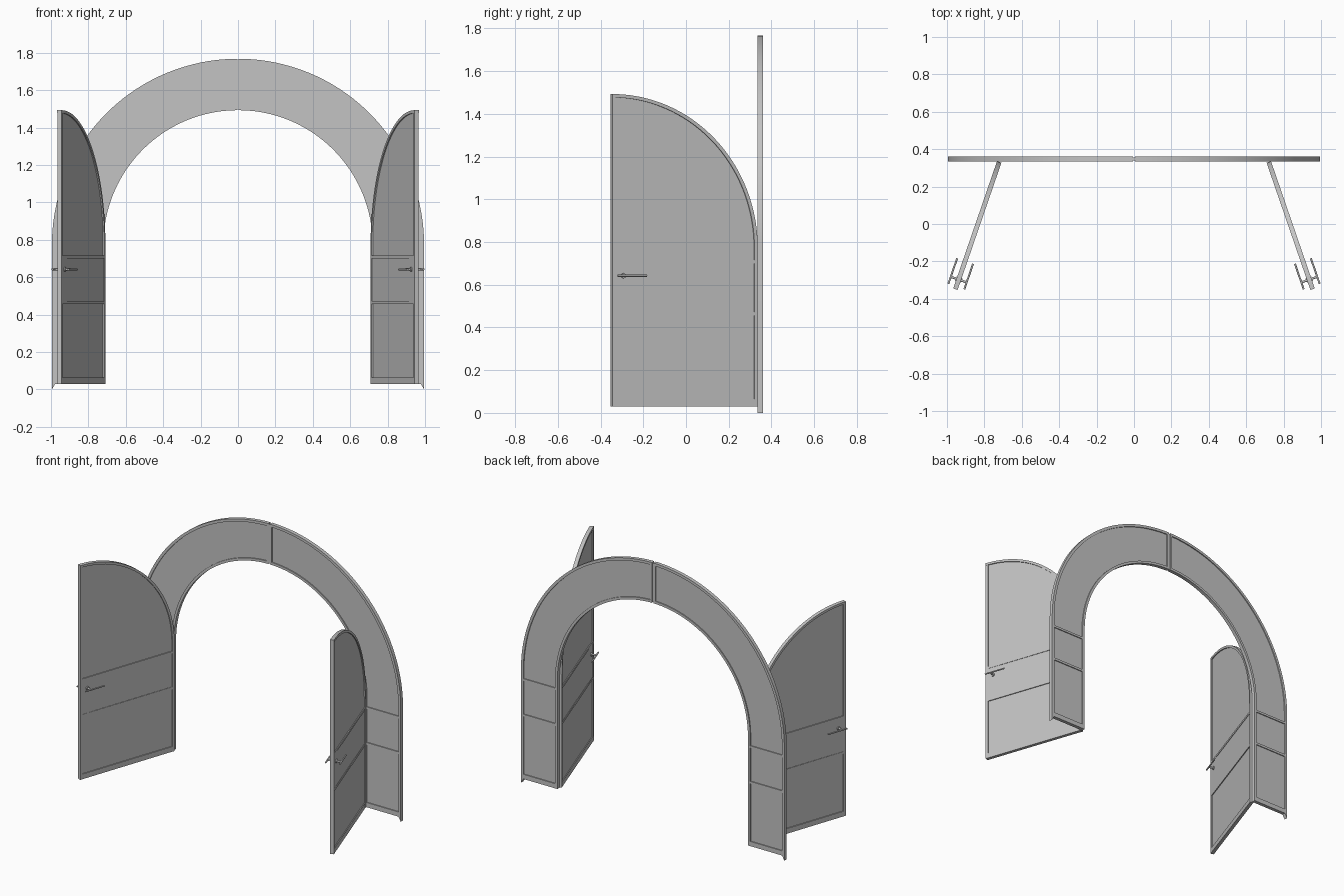
import bpy, bmesh
from math import cos, sin, acos, radians, pi
from mathutils import Matrix, Vector

cube = bpy.data.objects.get("Cube")
if cube:
    bpy.data.objects.remove(cube, do_unlink=True)

# One painted metal colour throughout
grey = bpy.data.materials.new("light_grey")
grey.use_nodes = True
grey.diffuse_color = (0.55, 0.55, 0.55, 1)
grey.node_tree.nodes["Principled BSDF"].inputs["Base Color"].default_value = (0.55, 0.55, 0.55, 1)

SPRING = 0.773      # height where the arcs begin
THICK = 0.025


def finish(name, bm, matrix):
    bm.transform(matrix)
    bmesh.ops.recalc_face_normals(bm, faces=bm.faces[:])
    mesh = bpy.data.meshes.new(name)
    bm.to_mesh(mesh)
    bm.free()
    mesh.materials.append(grey)
    ob = bpy.data.objects.new(name, mesh)
    bpy.context.collection.objects.link(ob)
    bpy.ops.object.select_all(action="DESELECT")
    ob.select_set(True)
    bpy.context.view_layer.objects.active = ob
    bpy.ops.object.shade_smooth_by_angle(angle=radians(30))
    return ob


def strip(name, a, b, thick, matrix):
    """Slab filling the band between two profile lines in the x-z plane."""
    bm = bmesh.new()
    rings = []
    for p, q in zip(a, b):
        rings.append([bm.verts.new((c[0], y, c[1])) for c, y in
                      ((p, -thick / 2), (q, -thick / 2), (q, thick / 2), (p, thick / 2))])
    for r, s in zip(rings, rings[1:]):
        for i in range(4):
            j = (i + 1) % 4
            bm.faces.new((r[i], r[j], s[j], s[i]))
    bm.faces.new(rings[0])
    bm.faces.new(rings[-1])
    return finish(name, bm, matrix)


def bar(name, x0, x1, z0, z1, thick, matrix):
    return strip(name, [(x0, z0), (x0, z1)], [(x1, z0), (x1, z1)], thick, matrix)


def rod(name, start, end, radius, matrix):
    start, end = Vector(start), Vector(end)
    axis = end - start
    bm = bmesh.new()
    bmesh.ops.create_cone(bm, cap_ends=True, segments=16, radius1=radius,
                          radius2=radius, depth=axis.length)
    turn = axis.to_track_quat("Z", "Y").to_matrix().to_4x4()
    return finish(name, bm, matrix @ Matrix.Translation((start + end) / 2) @ turn)


def path(r, z0, x_end=0.0, n=40):
    """Straight upright followed by a quarter arc that stops at x_end."""
    top = acos(x_end / r)
    return [(r, z0)] + [(r * cos(top * i / n), SPRING + r * sin(top * i / n))
                        for i in range(n + 1)]


def arch_half(side, m):
    # Rims, infill panel, rails and crown mullion
    gap = 0.006
    strip(side + "_arch_outer_rim", path(0.995, 0, gap), path(0.977, 0.03, gap), THICK, m)
    strip(side + "_arch_inner_rim", path(0.737, 0.03, gap), path(0.72, 0.03, gap), THICK, m)
    strip(side + "_arch_panel", path(0.985, 0.04, gap + 0.002),
          path(0.73, 0.04, gap + 0.002), 0.011, m)
    for label, z0, z1 in (("bottom", 0.03, 0.062), ("middle", 0.456, 0.472), ("upper", 0.7, 0.715)):
        bar(f"{side}_arch_{label}_rail", 0.73, 0.98, z0, z1, THICK - 0.001, m)
    bar(side + "_crown_mullion", gap, 0.02, SPRING + 0.722, SPRING + 0.99, THICK - 0.001, m)


def door(side, m):
    # Frame of the leaf, x measured from the free edge to the hinge
    w = 0.72
    strip(side + "_door_curved_rim", path(w, 0.03), path(w - 0.016, 0.03), THICK, m)
    bar(side + "_door_free_stile", 0, 0.017, 0.03, SPRING + w - 0.005, THICK - 0.001, m)
    for label, z0, z1 in (("bottom", 0.03, 0.065), ("middle", 0.456, 0.472), ("upper", 0.7, 0.715)):
        bar(f"{side}_door_{label}_rail", 0.01, w - 0.01, z0, z1, THICK - 0.002, m)
    # Infill panels and lock box
    edge = path(w - 0.01, 0.04, 0.012)
    strip(side + "_door_panel", edge, [(0.01, z) for _, z in edge], 0.011, m)
    bar(side + "_door_middle_panel", 0.01, w - 0.01, 0.46, 0.71, 0.017, m)
    bar(side + "_lock_box", 0.01, 0.1, 0.465, 0.705, 0.02, m)
    # Lever handles on both faces
    u, z, reach = 0.055, 0.642, 0.045
    rod(side + "_handle_spindle", (u, -reach, z), (u, reach, z), 0.006, m)
    for label, s in (("inner", -1), ("outer", 1)):
        rod(f"{side}_{label}_rose", (u, s * 0.008, z), (u, s * 0.017, z), 0.012, m)
        rod(f"{side}_{label}_lever", (0.015, s * reach, z), (0.16, s * reach, z), 0.005, m)


# Leaf swung open, free edge forward and outward
swing = Matrix.Translation((0.955, -0.349, 0)) @ Matrix.Rotation(radians(109), 4, "Z")
arch_place = Matrix.Translation((0, 0.3475, 0))
for side, sx in (("left", 1), ("right", -1)):
    flip = Matrix.Diagonal((sx, 1, 1, 1))
    arch_half(side, flip @ arch_place)
    door(side, flip @ swing)

# Thin joint between the two arch halves
bar("crown_joint", -0.008, 0.008, SPRING + 0.724, SPRING + 0.99, 0.016, arch_place)
